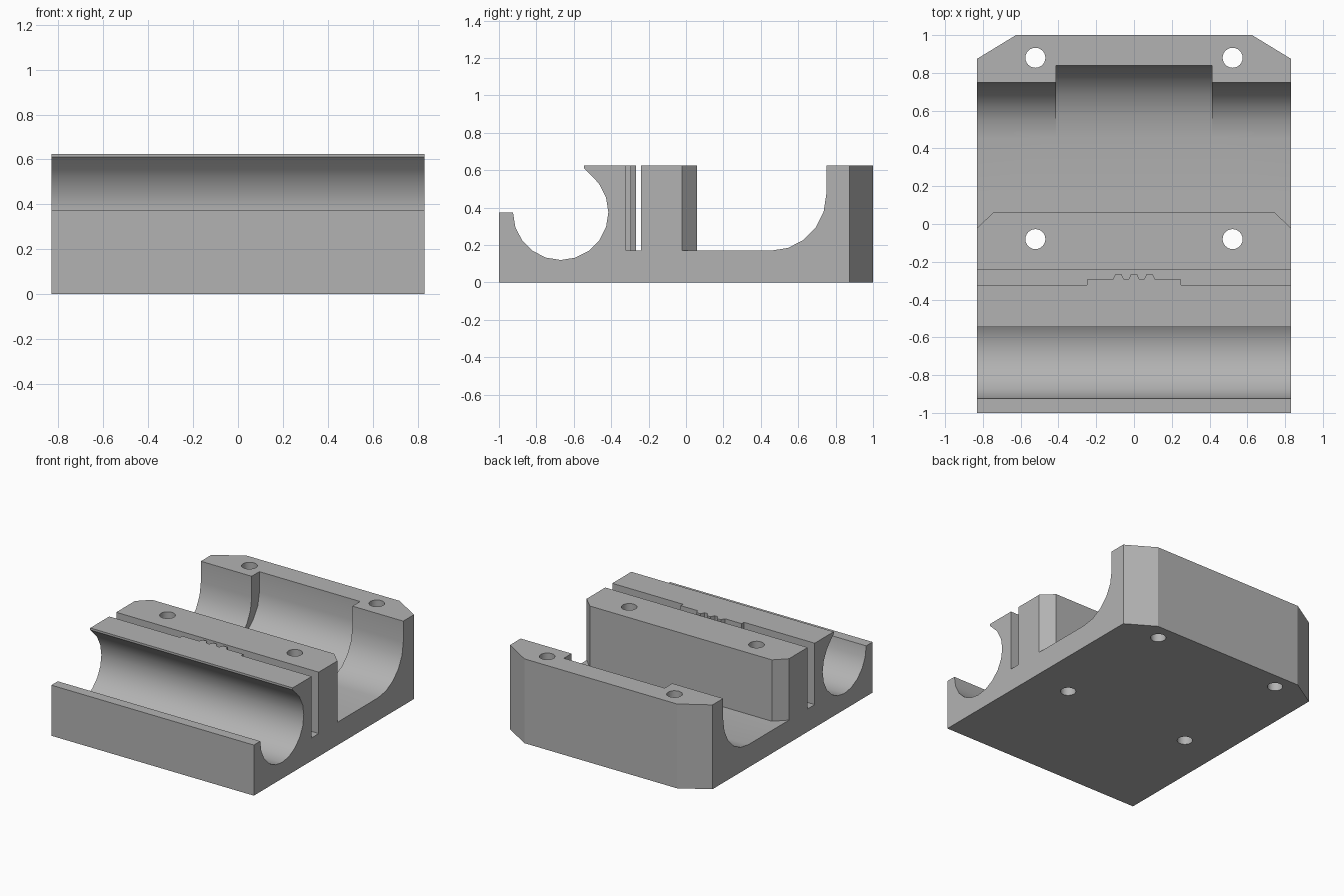
import bpy, bmesh, math

cube = bpy.data.objects.get("Cube")
if cube:
    bpy.data.objects.remove(cube, do_unlink=True)

HALF_W, TOP, FLOOR = 0.83, 0.625, 0.17

grey = bpy.data.materials.new("plain grey")
grey.use_nodes = True
grey.diffuse_color = (0.45, 0.45, 0.45, 1)
grey.node_tree.nodes["Principled BSDF"].inputs["Base Color"].default_value = grey.diffuse_color


def arc(cy, cz, ry, rz, start, end, step=18):
    """Points on an elliptical arc, angles in degrees."""
    n = max(1, round(abs(end - start) / step))
    angles = [math.radians(start + (end - start) * i / n) for i in range(n + 1)]
    return [(cy + ry * math.cos(a), cz + rz * math.sin(a)) for a in angles]


def prism(name, points, axis, lo, hi):
    """Extrude a closed outline along x (points are y, z) or z (points are x, y)."""
    place = (lambda p, t: (t, *p)) if axis == "x" else (lambda p, t: (*p, t))
    bm = bmesh.new()
    face = bm.faces.new([bm.verts.new(place(p, lo)) for p in points])
    extruded = bmesh.ops.extrude_face_region(bm, geom=[face])["geom"]
    for v in extruded:
        if isinstance(v, bmesh.types.BMVert):
            v.co["xyz".index(axis)] = hi
    bmesh.ops.recalc_face_normals(bm, faces=bm.faces)
    mesh = bpy.data.meshes.new(name)
    bm.to_mesh(mesh)
    bm.free()
    mesh.materials.append(grey)
    obj = bpy.data.objects.new(name, mesh)
    bpy.context.collection.objects.link(obj)
    return obj


def cut(target, cutter):
    """Subtract the cutter and discard it."""
    mod = target.modifiers.new("cut", "BOOLEAN")
    mod.operation, mod.solver, mod.object = "DIFFERENCE", "EXACT", cutter
    bpy.context.view_layer.objects.active = target
    bpy.ops.object.modifier_apply(modifier=mod.name)
    bpy.data.objects.remove(cutter, do_unlink=True)


# Body side outline: rod cradle with overhang, middle block, wide channel, back wall
profile = [(-1, 0), (-1, 0.375)]
profile += arc(-0.67, 0.375, 0.255, 0.255, 180, 396)
profile += arc(-0.67, 0.375, 0.255, 0.255, 45, 45)[:1]
profile += [(-0.545, 0.61), (-0.545, TOP), (0.06, TOP), (0.06, FLOOR)]
profile += arc(0.455, 0.47, 0.295, 0.30, -90, 0)
profile += [(0.75, TOP), (1, TOP), (1, 0)]
body = prism("clamp_body", profile, "x", -HALF_W, HALF_W)

# Deeper pocket in the middle of the back wall
pocket = arc(0.455, 0.47, 0.385, 0.30, -90, 0) + [(0.84, 0.8), (0.455, 0.8)]
cut(body, prism("pocket_cutter", pocket, "x", -0.413, 0.413))

# Belt slot with three teeth on its front wall
slot = [(-0.9, -0.24), (-0.9, -0.322), (-0.25, -0.322), (-0.25, -0.295)]
for cx in (-0.083, 0, 0.083):
    slot += [(cx - 0.03, -0.295), (cx - 0.016, -0.266),
             (cx + 0.016, -0.266), (cx + 0.03, -0.295)]
slot += [(0.25, -0.295), (0.25, -0.322), (0.9, -0.322), (0.9, -0.24)]
cut(body, prism("slot_cutter", slot, "z", FLOOR, 0.8))

for s in (-1, 1):
    # Bevelled corners of the back wall and of the middle block
    back = [(s * 0.543, 1.05), (s * 0.912, 0.825), (s * 0.912, 1.05)]
    cut(body, prism("back_corner_cutter", back, "z", -0.1, 0.8))
    mid = [(s * 0.705, 0.1), (s * 0.87, -0.06), (s * 0.87, 0.1)]
    cut(body, prism("middle_corner_cutter", mid, "z", FLOOR, 0.8))
    # Screw holes
    for y in (-0.08, 0.88):
        ring = arc(s * 0.522, y, 0.053, 0.053, 0, 345, 15)
        cut(body, prism("hole_cutter", ring, "z", -0.1, 0.8))

# Smooth the curved walls, keep the corners crisp
bpy.ops.object.select_all(action="DESELECT")
body.select_set(True)
bpy.context.view_layer.objects.active = body
bpy.ops.object.shade_smooth_by_angle(angle=math.radians(30))
